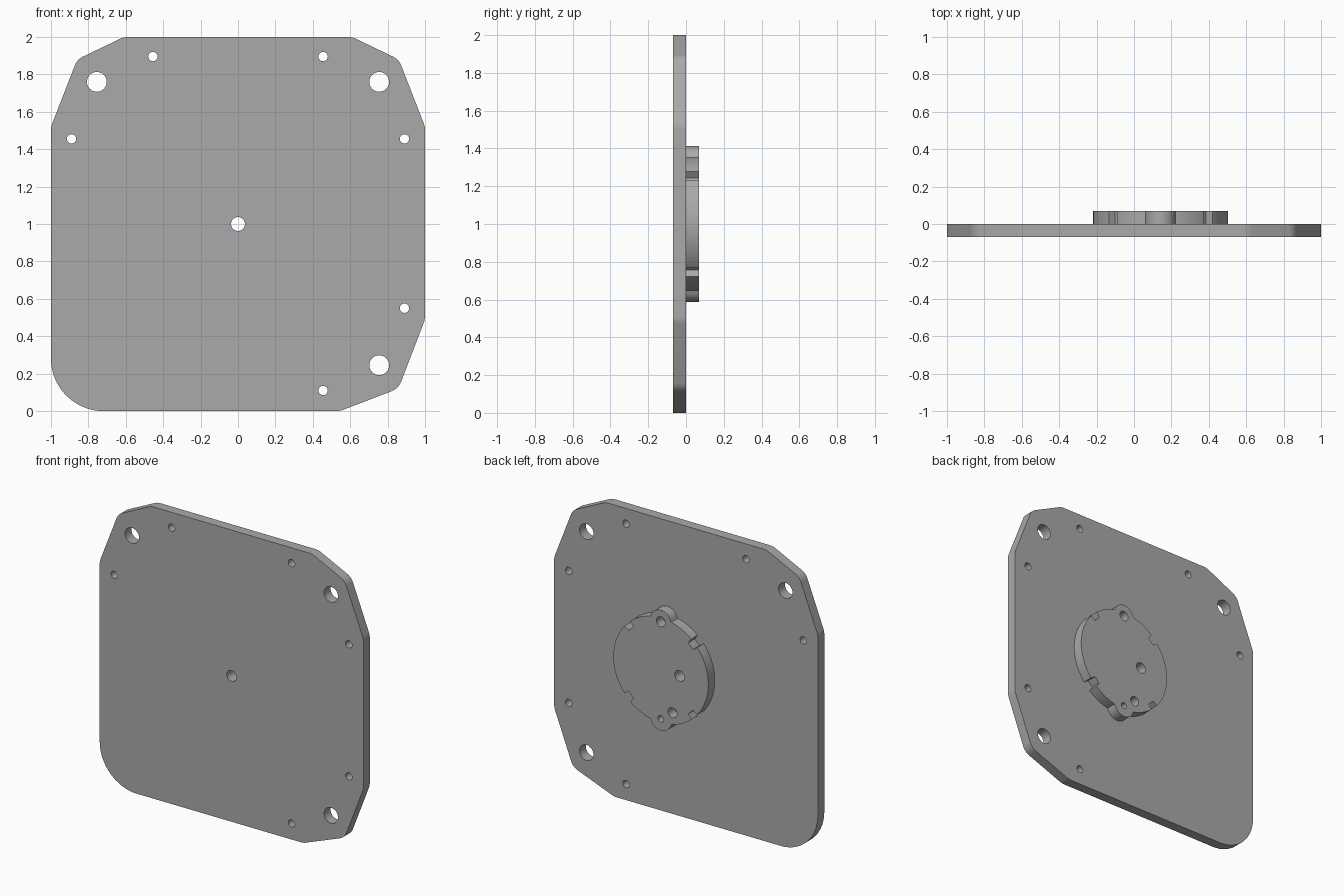
import bpy, bmesh, math
from mathutils import Vector

cube = bpy.data.objects.get("Cube")
if cube:
    bpy.data.objects.remove(cube, do_unlink=True)

THICK = 0.07

grey = bpy.data.materials.new("plain grey")
grey.use_nodes = True
grey.diffuse_color = (0.4, 0.4, 0.4, 1)
grey.node_tree.nodes["Principled BSDF"].inputs["Base Color"].default_value = (0.4, 0.4, 0.4, 1)


def circle(x, z, r, n=32):
    return [(x + r * math.cos(math.tau * i / n), z + r * math.sin(math.tau * i / n)) for i in range(n)]


def rounded(corners, steps=12):
    """Outline with each (x, z, radius) corner replaced by a tangent arc."""
    out = []
    for i, (x, z, r) in enumerate(corners):
        p = Vector((x, z))
        a = (Vector(corners[i - 1][:2]) - p).normalized()
        b = (Vector(corners[(i + 1) % len(corners)][:2]) - p).normalized()
        half = a.angle(b) / 2
        centre = p + (a + b).normalized() * (r / math.sin(half))
        start = p + a * (r / math.tan(half)) - centre
        end = p + b * (r / math.tan(half)) - centre
        for k in range(steps + 1):
            d = start.lerp(end, k / steps).normalized() * r
            out.append(tuple(centre + d))
    return out


def slab(name, loops, y0, y1):
    """Flat part from an outline and its hole loops, extruded along y."""
    bm = bmesh.new()
    for loop in loops:
        vs = [bm.verts.new((x, y0, z)) for x, z in loop]
        for i, v in enumerate(vs):
            bm.edges.new((vs[i - 1], v))
    bmesh.ops.triangle_fill(bm, edges=bm.edges[:], use_beauty=True, use_dissolve=False)
    ext = bmesh.ops.extrude_face_region(bm, geom=bm.faces[:], use_keep_orig=True)
    moved = [g for g in ext["geom"] if isinstance(g, bmesh.types.BMVert)]
    bmesh.ops.translate(bm, verts=moved, vec=(0, y1 - y0, 0))
    bmesh.ops.recalc_face_normals(bm, faces=bm.faces[:])
    mesh = bpy.data.meshes.new(name)
    bm.to_mesh(mesh)
    bm.free()
    mesh.materials.append(grey)
    obj = bpy.data.objects.new(name, mesh)
    bpy.context.collection.objects.link(obj)
    bpy.ops.object.select_all(action="DESELECT")
    obj.select_set(True)
    bpy.context.view_layer.objects.active = obj
    bpy.ops.object.shade_smooth_by_angle(angle=math.radians(30))
    return obj


# Base plate: chamfered corners, one large round corner, mounting holes
plate_outline = rounded([
    (-0.61, 2, 0.1), (0.61, 2, 0.1), (0.86, 1.88, 0.09), (1, 1.52, 0.1),
    (1, 0.49, 0.1), (0.858, 0.12, 0.09), (0.545, 0, 0.1),
    (-1, 0, 0.28), (-1, 1.52, 0.1), (-0.86, 1.88, 0.09)])
large_holes = [(-0.755, 1.76), (0.755, 1.76), (0.755, 0.245)]
small_holes = [(-0.455, 1.895), (0.455, 1.895), (-0.89, 1.455), (0.89, 1.455),
               (0.89, 0.55), (0.455, 0.11)]
centre_hole = circle(0, 1, 0.037)
slab("base_plate",
     [plate_outline, centre_hole]
     + [circle(x, z, 0.053) for x, z in large_holes]
     + [circle(x, z, 0.025) for x, z in small_holes],
     -THICK, 0)

# Boss on the back: disc with two lobes and four square notches
BOSS_X, BOSS_Z, DISC, LOBE, LOBE_AT = 0.142, 1.0, 0.36, 0.08, 0.333


def boss_radius(t):
    if abs((t % (math.pi / 2)) - math.pi / 4) < 0.09:
        return DISC - 0.04
    side = LOBE_AT * math.cos(t)
    reach = LOBE ** 2 - side ** 2
    if reach <= 0:
        return DISC
    return max(DISC, LOBE_AT * abs(math.sin(t)) + math.sqrt(reach))


boss_outline = []
N = 480
for i in range(N):
    t = math.tau * i / N
    r = boss_radius(t)
    boss_outline.append((BOSS_X + r * math.cos(t), BOSS_Z + r * math.sin(t)))

slab("back_boss",
     [boss_outline, centre_hole,
      circle(BOSS_X, BOSS_Z + LOBE_AT, 0.034),
      circle(BOSS_X, BOSS_Z - LOBE_AT, 0.022),
      circle(0.053, 0.733, 0.034)],
     0, THICK)
